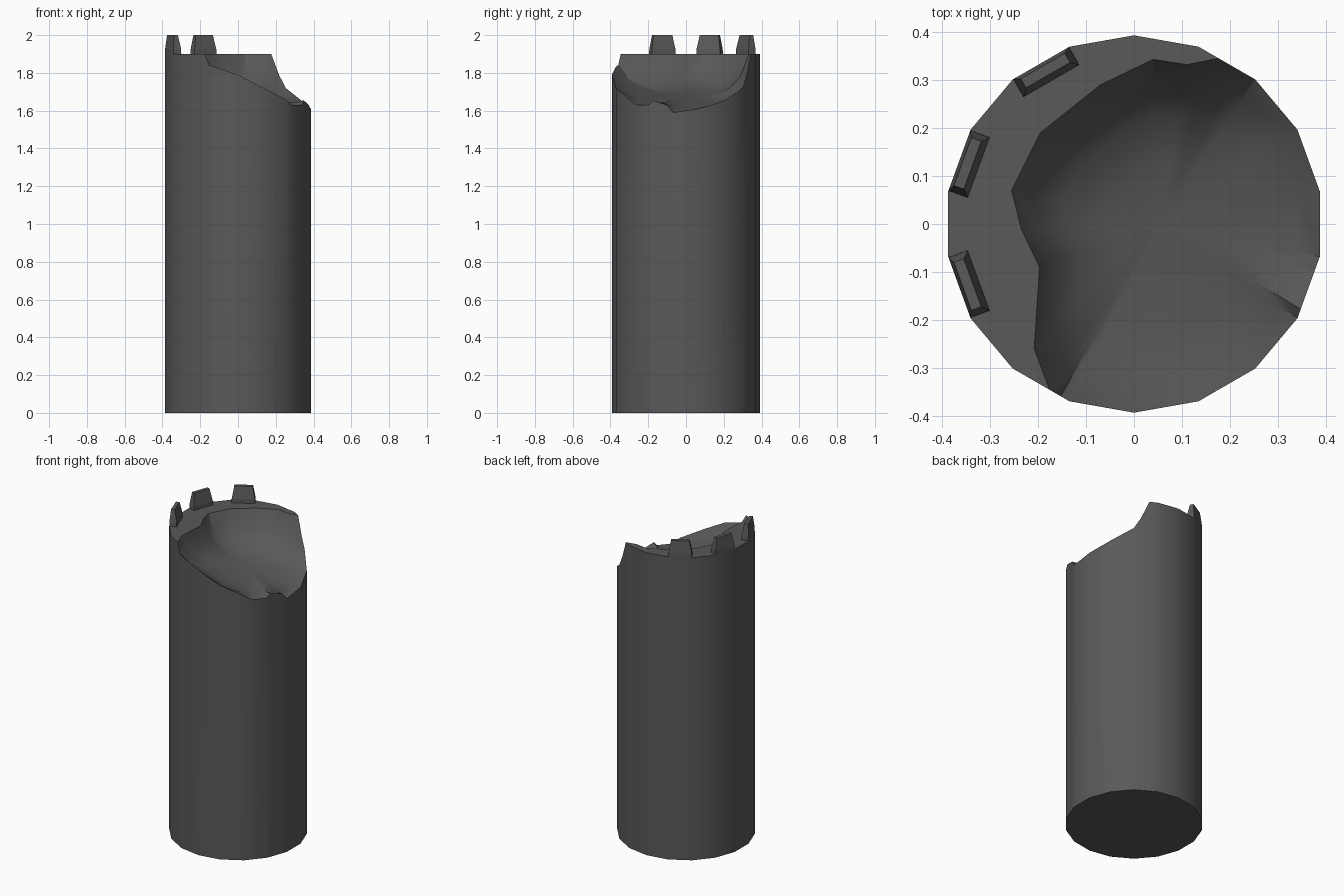
import bpy, bmesh, math
from mathutils import Vector

if "Cube" in bpy.data.objects:
    bpy.data.objects.remove(bpy.data.objects["Cube"])

R, TOP = 0.393, 1.9

mat = bpy.data.materials.new("dark stone grey")
mat.diffuse_color = (0.1, 0.1, 0.1, 1)
mat.use_nodes = True
mat.node_tree.nodes["Principled BSDF"].inputs["Base Color"].default_value = mat.diffuse_color


def on_wall(a, z):
    """Point on the 18-sided wall at angle a (degrees)."""
    off = math.radians(a - 20 * round(a / 20))
    r = R * math.cos(math.radians(10)) / math.cos(off)
    return Vector((r * math.cos(math.radians(a)), r * math.sin(math.radians(a)), z))


def finish(bm, name):
    bmesh.ops.recalc_face_normals(bm, faces=bm.faces)
    me = bpy.data.meshes.new(name)
    bm.to_mesh(me)
    bm.free()
    me.materials.append(mat)
    ob = bpy.data.objects.new(name, me)
    bpy.context.collection.objects.link(ob)
    return ob


# Broken part of the rim: (angle, height)
broken = [(-117, TOP), (-113, 1.84), (-110, 1.835), (-90, 1.79), (-70, 1.72),
          (-50, 1.66), (-43, 1.63), (-30, 1.63), (-27, 1.655), (-15, 1.63),
          (-10, 1.59), (10, 1.61), (30, 1.65), (50, 1.72), (56, 1.79), (63, TOP)]
# Intact part of the rim, and the ragged inner edge of the flat top
intact = [(a, TOP) for a in range(70, 231, 20)]
inner = [(0.11, 0.332), (0.04, 0.343), (-0.07, 0.29), (-0.195, 0.19), (-0.255, 0.07),
         (-0.235, -0.01), (-0.197, -0.09), (-0.208, -0.26)]

bm = bmesh.new()
rim = [bm.verts.new(on_wall(a, z)) for a, z in broken + intact]
base = [bm.verts.new((v.co.x, v.co.y, 0)) for v in rim]
n = len(rim)
# Wall and bottom
for i in range(n):
    j = (i + 1) % n
    bm.faces.new((base[i], base[j], rim[j], rim[i]))
bm.faces.new(base[::-1])

# Flat top left standing
edge = [bm.verts.new((x, y, TOP)) for x, y in inner]
nb = len(broken)
flat = bm.faces.new(rim[nb - 1:] + [rim[0]] + edge[::-1])
bmesh.ops.triangulate(bm, faces=[flat])

# Hollowed break surface: rings shrinking to the middle
loop = rim[:nb] + edge
c = Vector((0.05, 0))


def floor(x):
    return 1.69 - 0.22 * x


prev = loop
for f, w in ((0.86, 0.48), (0.65, 0.17), (0.35, 0.03)):
    ring = []
    for v in loop:
        p = c + (v.co.xy - c) * f
        lift = v.co.z - floor(v.co.x)
        ring.append(bm.verts.new((p.x, p.y, floor(p.x) + lift * w)))
    for i in range(len(loop)):
        j = (i + 1) % len(loop)
        bm.faces.new((prev[i], prev[j], ring[j], ring[i]))
    prev = ring
mid = bm.verts.new((c.x, c.y, floor(c.x)))
for i in range(len(prev)):
    bm.faces.new((prev[i], prev[(i + 1) % len(prev)], mid))
pillar = finish(bm, "broken_pillar")

bpy.context.view_layer.objects.active = pillar
pillar.select_set(True)
bpy.ops.object.shade_smooth_by_angle(angle=math.radians(30))


# Tapered teeth on the rim
def tooth(a, name):
    bm = bmesh.new()
    u = Vector((math.cos(math.radians(a)), math.sin(math.radians(a)), 0))
    t = Vector((-u.y, u.x, 0))
    rings = []
    for z, half, r_in, r_out in ((1.895, 0.067, 0.344, 0.387), (1.925, 0.066, 0.344, 0.387),
                                 (2.0, 0.053, 0.358, 0.38)):
        rings.append([bm.verts.new(u * r + t * s * half + Vector((0, 0, z)))
                      for r, s in ((r_in, -1), (r_out, -1), (r_out, 1), (r_in, 1))])
    for lo, hi in zip(rings, rings[1:]):
        for i in range(4):
            j = (i + 1) % 4
            bm.faces.new((lo[i], lo[j], hi[j], hi[i]))
    bm.faces.new(rings[0][::-1])
    bm.faces.new(rings[-1])
    finish(bm, name)


for k, a in enumerate((120, 160, 200)):
    tooth(a, f"rim_tooth_{k + 1}")
